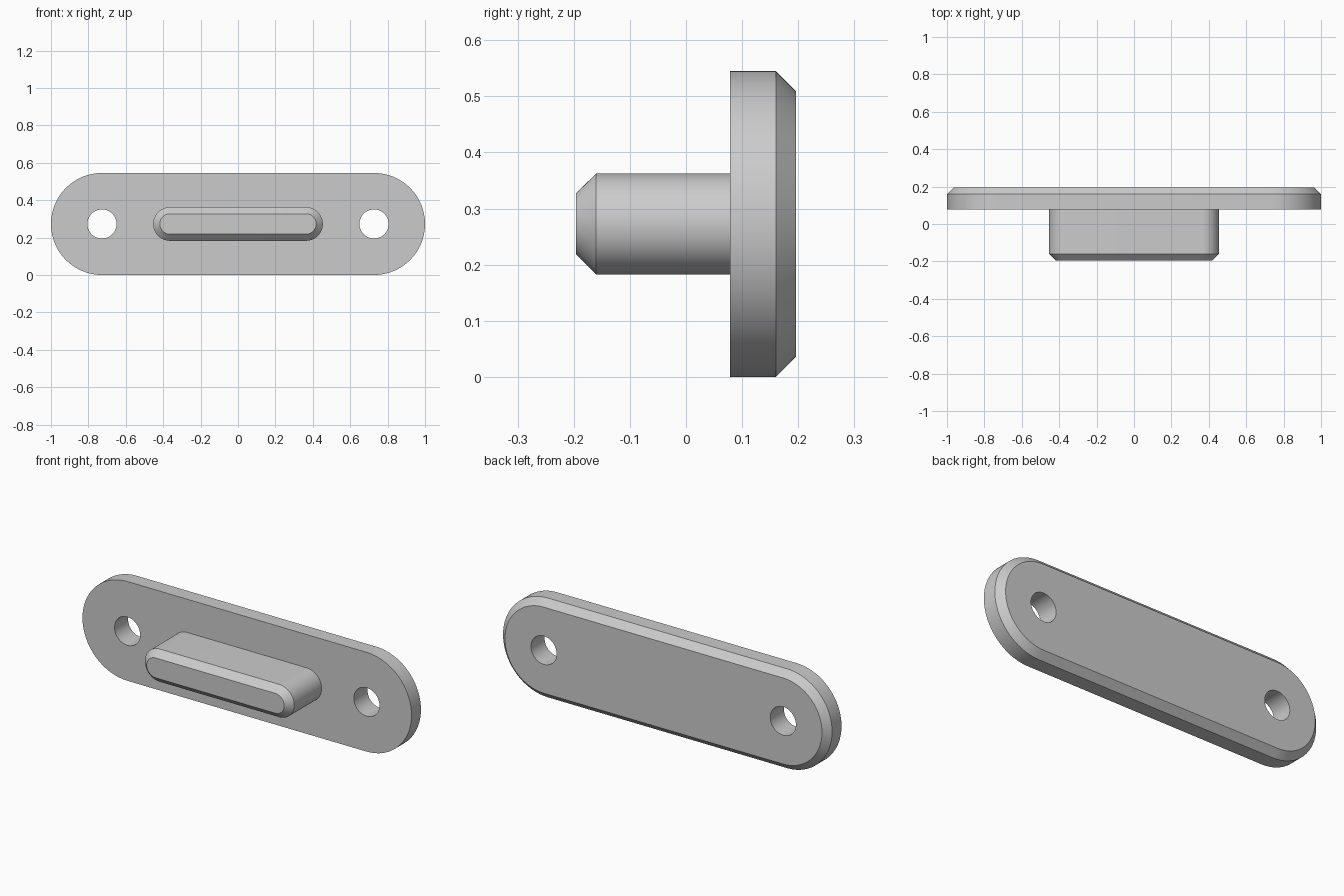
import bpy, bmesh, math

CENTRE_Z = 0.2727
ARC_STEPS = 32
HOLE_STEPS = 48

cube = bpy.data.objects.get("Cube")
if cube:
    bpy.data.objects.remove(cube, do_unlink=True)

# One plain grey finish
grey = bpy.data.materials.new("plain grey")
grey.use_nodes = True
colour = (0.6, 0.6, 0.6, 1)
grey.diffuse_color = colour
grey.node_tree.nodes["Principled BSDF"].inputs["Base Color"].default_value = colour


def slot_points(half_span, radius):
    """Outline of a bar with round ends, in x and z."""
    points = []
    for side, start in ((1, -math.pi / 2), (-1, math.pi / 2)):
        for i in range(ARC_STEPS + 1):
            a = start + math.pi * i / ARC_STEPS
            points.append((side * half_span + radius * math.cos(a), radius * math.sin(a)))
    return points


def circle_points(x, radius):
    angles = [2 * math.pi * i / HOLE_STEPS for i in range(HOLE_STEPS)]
    return [(x + radius * math.cos(a), radius * math.sin(a)) for a in angles]


def add_loop(bm, points, y):
    verts = [bm.verts.new((x, y, z + CENTRE_Z)) for x, z in points]
    edges = [bm.edges.new((a, b)) for a, b in zip(verts, verts[1:] + verts[:1])]
    return verts, edges


def add_walls(bm, sections):
    """Skin matching sections along y; return the edges at both ends."""
    loops = [add_loop(bm, points, y) for points, y in sections]
    for (lower, _), (upper, _) in zip(loops, loops[1:]):
        for i in range(len(lower)):
            j = (i + 1) % len(lower)
            bm.faces.new((lower[i], lower[j], upper[j], upper[i]))
    return loops[0][1], loops[-1][1]


def make_slotted_part(name, half_span, profile, hole_radius=0):
    """profile lists (y, end radius); holes sit at the arc centres."""
    bm = bmesh.new()
    first, last = add_walls(bm, [(slot_points(half_span, r), y) for y, r in profile])
    if hole_radius:
        for side in (-1, 1):
            ring = circle_points(side * half_span, hole_radius)
            a, b = add_walls(bm, [(ring, profile[0][0]), (ring, profile[-1][0])])
            first, last = first + a, last + b
    for edges in (first, last):
        bmesh.ops.triangle_fill(bm, edges=edges, use_beauty=True)
    bmesh.ops.recalc_face_normals(bm, faces=bm.faces)
    mesh = bpy.data.meshes.new(name)
    bm.to_mesh(mesh)
    bm.free()
    mesh.materials.append(grey)
    part = bpy.data.objects.new(name, mesh)
    bpy.context.collection.objects.link(part)
    bpy.ops.object.select_all(action='DESELECT')
    part.select_set(True)
    bpy.context.view_layer.objects.active = part
    bpy.ops.object.shade_smooth_by_angle(angle=math.radians(30))
    return part


# Mounting plate, chamfered at the back, with a screw hole at each end
make_slotted_part("mounting_plate", 0.7273,
                  [(0.078, 0.2727), (0.16, 0.2727), (0.196, 0.2364)], 0.078)

# Raised bar on the front, chamfered at its tip and seated in the plate
make_slotted_part("raised_bar", 0.3636,
                  [(-0.196, 0.0545), (-0.16, 0.09), (0.09, 0.09)])
